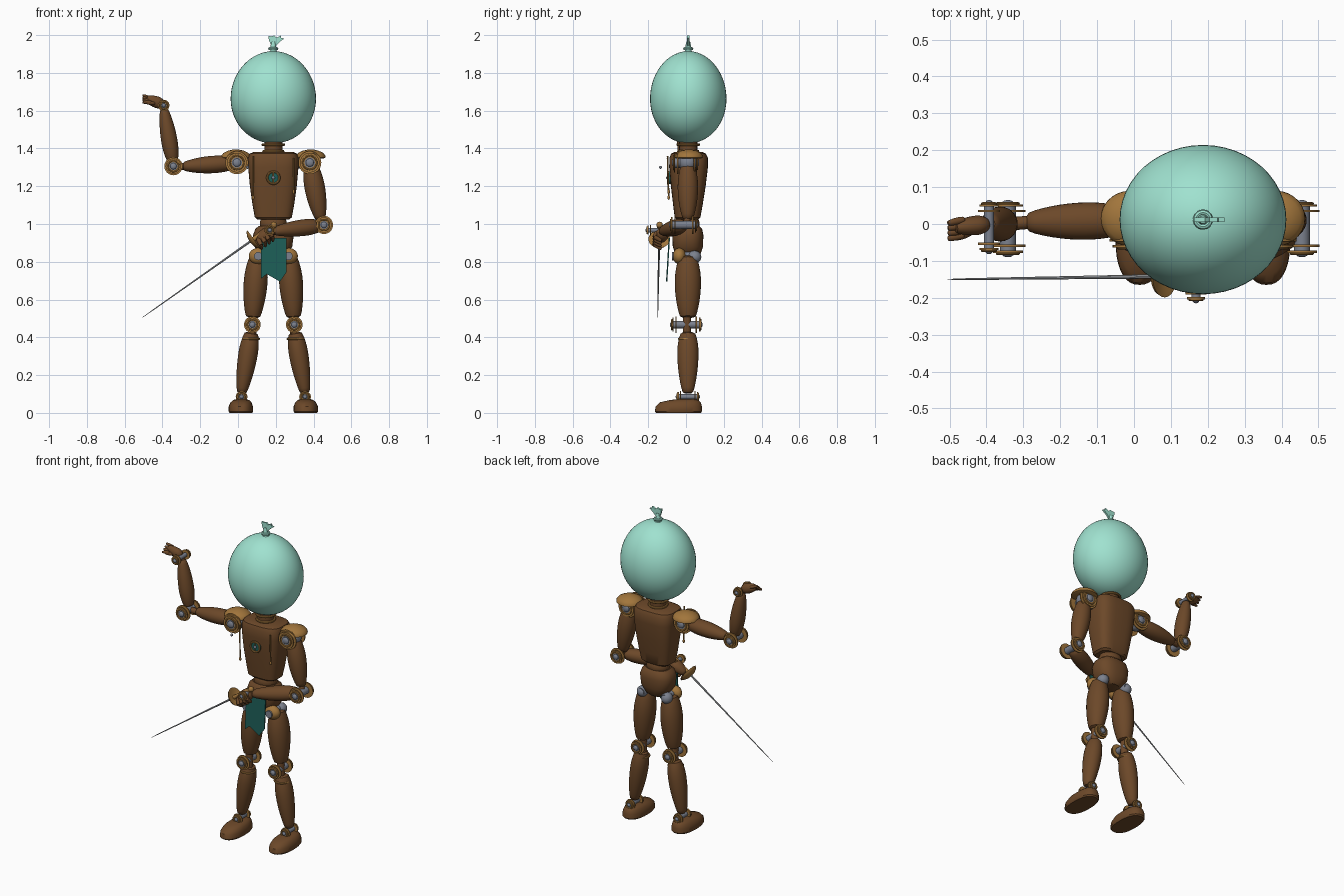
import bpy, bmesh, math
from math import sin, cos, pi
from mathutils import Vector

cube = bpy.data.objects.get("Cube")
if cube:
    bpy.data.objects.remove(cube, do_unlink=True)


def material(name, colour):
    m = bpy.data.materials.new(name)
    m.use_nodes = True
    m.diffuse_color = (*colour, 1)
    m.node_tree.nodes["Principled BSDF"].inputs["Base Color"].default_value = (*colour, 1)
    return m


WOOD = material("brown wood", (0.15, 0.065, 0.022))
BRONZE = material("bronze", (0.36, 0.18, 0.045))
STEEL = material("blue grey steel", (0.2, 0.22, 0.27))
MINT = material("mint rubber", (0.35, 0.76, 0.63))
CLOTH = material("dark teal", (0.012, 0.11, 0.095))
BLADE = material("pale steel", (0.4, 0.42, 0.44))
CX = 0.187  # middle of the body


def finish(name, bm, mat):
    bmesh.ops.recalc_face_normals(bm, faces=bm.faces[:])
    me = bpy.data.meshes.new(name)
    bm.to_mesh(me)
    bm.free()
    me.materials.append(mat)
    for p in me.polygons:
        p.use_smooth = True
    me.set_sharp_from_angle(angle=math.radians(35))
    ob = bpy.data.objects.new(name, me)
    bpy.context.collection.objects.link(ob)
    return ob


def skin(name, rings, mat):
    """Bridge a list of equal rings of points and cap both ends."""
    bm = bmesh.new()
    rows = [[bm.verts.new(p) for p in ring] for ring in rings]
    n = len(rows[0])
    for r, s in zip(rows, rows[1:]):
        for i in range(n):
            bm.faces.new((r[i], r[(i + 1) % n], s[(i + 1) % n], s[i]))
    bm.faces.new(rows[0])
    bm.faces.new(rows[-1])
    return finish(name, bm, mat)


def lathe(name, a, b, profile, mat, squash=1.0, n=28):
    """Turn (fraction along a-b, radius) pairs about the line a-b."""
    a, b = Vector(a), Vector(b)
    q = Vector((0, 0, 1)).rotation_difference(b - a)
    return skin(name, [[a.lerp(b, t) + q @ Vector((r * cos(2 * pi * i / n), squash * r * sin(2 * pi * i / n), 0))
                        for i in range(n)] for t, r in profile], mat)


def loft(name, sections, mat, power=0.6, n=40):
    """Skin rounded-box sections given as (z, x centre, y centre, half width, half depth)."""
    def sp(v):
        return math.copysign(abs(v) ** power, v)
    return skin(name, [[(x + w * sp(cos(2 * pi * i / n)), y + d * sp(sin(2 * pi * i / n)), z)
                        for i in range(n)] for z, x, y, w, d in sections], mat)


def rod(name, a, b, r, mat, n=20):
    return lathe(name, a, b, [(0, r), (1, r)], mat, n=n)


def limb(name, a, b, r, mat=WOOD, start=0.55, end=0.5, bulge=0.35, squash=1.1):
    """Barrel-shaped limb with softly rounded ends."""
    prof = [(0, r * start * 0.7), (0.02, r * start)]
    for k in range(1, 12):
        t = k / 12
        u = 1 - (t / bulge if t < bulge else (1 - t) / (1 - bulge))
        low = start if t < bulge else end
        prof.append((t, r * (1 - (1 - low) * u * u)))
    return lathe(name, a, b, prof + [(0.98, r * end), (1, r * end * 0.7)], mat, squash)


def ball(name, c, radii, mat, n=28, m=16):
    c = Vector(c)
    return skin(name, [[c + Vector((radii[0] * sin(t) * cos(2 * pi * i / n),
                                    radii[1] * sin(t) * sin(2 * pi * i / n), -radii[2] * cos(t)))
                        for i in range(n)] for t in [0.02 + (pi - 0.04) * k / m for k in range(m + 1)]], mat)


def ring(name, c, axis, r, thick, mat, n=32, m=8):
    c, bm = Vector(c), bmesh.new()
    q = Vector((0, 0, 1)).rotation_difference(Vector(axis))
    rows = [[bm.verts.new(c + q @ Vector(((r + thick * cos(v)) * cos(u), (r + thick * cos(v)) * sin(u), thick * sin(v))))
             for v in [2 * pi * j / m for j in range(m)]] for u in [2 * pi * i / n for i in range(n)]]
    for i in range(n):
        for j in range(m):
            r0, r1, k = rows[i], rows[(i + 1) % n], (j + 1) % m
            bm.faces.new((r0[j], r1[j], r1[k], r0[k]))
    return finish(name, bm, mat)


def hinge(name, c, r, front, back, barrel=0.45):
    """Steel barrel along y with paired bronze plates, rims and pins."""
    x, y, z = c
    rod(name + "_barrel", (x, y - front, z), (x, y + back, z), r * barrel, STEEL)
    for side, s, d in (("front", -1, front), ("back", 1, back)):
        for k, size in ((0.7, 1), (0.93, 0.85)):
            p = y + s * d * k
            rod(f"{name}_{side}_plate", (x, p - 0.003, z), (x, p + 0.003, z), r * size, BRONZE, 32)
        ring(f"{name}_{side}_rim", (x, y + s * d, z), (0, 1, 0), r * 0.6, 0.004, BRONZE)
        ball(f"{name}_{side}_pin", (x, y + s * d, z), (r * 0.35, 0.01, r * 0.35), STEEL)


# Balloon head, knot and tail
lathe("balloon_head", (CX, 0.012, 1.427), (CX, 0.012, 1.915),
      [((1 - cos(t)) / 2 - 0.015 * sin(t) ** 2, 0.226 * sin(t)) for t in [0.02 + (pi - 0.04) * k / 28 for k in range(29)]],
      MINT, 0.895, 48)
lathe("balloon_neck", (CX, 0.012, 1.905), (CX, 0.012, 1.965), [(0, 0.026), (0.3, 0.014), (0.7, 0.014), (1, 0.01)], MINT)
ring("balloon_knot", (CX, 0.012, 1.928), (0, 0, 1), 0.019, 0.008, MINT)
tail = [(-0.01, 1.94), (0.01, 1.94), (0.035, 1.965), (0.058, 1.982), (0.042, 1.985), (0.04, 1.998),
        (0.018, 1.986), (0.005, 1.998), (-0.012, 1.993), (-0.025, 1.996), (-0.024, 1.975)]
skin("balloon_tail", [[(CX + x, y, z) for x, z in tail] for y in (0.006, 0.018)], MINT)

# Neck, torso, waist and pelvis
rod("neck", (CX, 0.012, 1.35), (CX, 0.012, 1.44), 0.048, WOOD)
for z, r in ((1.385, 0.052), (1.42, 0.056)):
    ring("neck_ring", (CX, 0.012, z), (0, 0, 1), r, 0.007, BRONZE)
loft("torso", [(1.025, CX, 0.008, 0.085, 0.058), (1.035, CX, 0.008, 0.098, 0.068), (1.1, CX, 0.01, 0.11, 0.078),
               (1.2, CX, 0.012, 0.124, 0.092), (1.3, CX, 0.014, 0.133, 0.102), (1.35, CX, 0.014, 0.134, 0.102),
               (1.372, CX, 0.013, 0.125, 0.092), (1.38, CX, 0.013, 0.108, 0.076)], WOOD)
ball("waist", (CX, 0.01, 1.0), (0.072, 0.062, 0.06), WOOD)
loft("pelvis", [(0.82, CX, 0.01, 0.045, 0.05), (0.835, CX, 0.01, 0.07, 0.065), (0.88, CX, 0.01, 0.1, 0.08),
                (0.94, CX, 0.01, 0.108, 0.082), (0.975, CX, 0.01, 0.095, 0.075), (0.99, CX, 0.01, 0.075, 0.06)], WOOD, 0.8)

# Chest dial and side cords
rod("dial_face", (CX, -0.095, 1.245), (CX, -0.078, 1.245), 0.033, CLOTH, 32)
ring("dial_rim", (CX, -0.095, 1.245), (0, 1, 0), 0.032, 0.006, BRONZE)
rod("dial_hand", (CX, -0.097, 1.22), (CX, -0.097, 1.272), 0.004, BRONZE)
ball("dial_pin", (CX, -0.097, 1.245), (0.009, 0.008, 0.009), STEEL)
for x, low, high in ((0.08, 1.14, 1.36), (0.294, 1.17, 1.35)):
    rod("chest_cord", (x, -0.092, low), (x, -0.098, high), 0.004, BRONZE)
    ball("cord_weight", (x, -0.092, low), (0.007, 0.007, 0.012), BRONZE)
ball("cord_bead", (0.05, -0.135, 1.3), (0.008, 0.008, 0.008), STEEL)

# Swallow-tailed loincloth hanging from the waist
hem = [(-0.065, 0.925), (0.07, 0.925), (0.07, 0.745), (0.035, 0.695), (0, 0.715), (-0.035, 0.735), (-0.065, 0.71)]
skin("loincloth", [[(CX + x, y - 0.06 * (0.925 - z), z) for x, z in hem] for y in (-0.092, -0.085)], CLOTH)

# Legs, mirrored about the middle of the body
for side, s in (("right", -1), ("left", 1)):
    def at(x, y, z):
        return (CX + s * x, y, z)
    ball(side + "_hip_cap", at(0.08, -0.035, 0.83), (0.05, 0.035, 0.043), BRONZE)
    rod(side + "_hip_pin", at(0.08, -0.075, 0.83), at(0.08, 0.07, 0.83), 0.022, STEEL)
    ball(side + "_hip_ball", at(0.085, 0.045, 0.825), (0.034, 0.036, 0.034), STEEL)
    limb(side + "_thigh", at(0.083, 0.01, 0.83), at(0.108, 0.01, 0.505), 0.063, start=0.65, end=0.6, bulge=0.42)
    rod(side + "_knee_neck", at(0.11, 0.005, 0.51), at(0.112, 0.005, 0.39), 0.022, WOOD)
    hinge(side + "_knee", at(0.111, 0, 0.467), 0.044, 0.075, 0.078)
    ring(side + "_shin_collar", at(0.118, 0.005, 0.392), (0, 0, 1), 0.042, 0.006, BRONZE)
    limb(side + "_shin", at(0.115, 0.01, 0.425), at(0.168, 0.01, 0.105), 0.051, start=0.7, end=0.5, bulge=0.33)
    hinge(side + "_ankle", at(0.168, 0.01, 0.085), 0.031, 0.055, 0.055)
    loft(side + "_foot", [(0, CX + s * 0.172, -0.04, 0.06, 0.118), (0.008, CX + s * 0.172, -0.04, 0.065, 0.125),
                          (0.035, CX + s * 0.172, -0.038, 0.064, 0.122), (0.056, CX + s * 0.171, -0.03, 0.055, 0.108),
                          (0.068, CX + s * 0.17, -0.01, 0.042, 0.075), (0.073, CX + s * 0.17, 0, 0.026, 0.045)], WOOD, 0.85)

# Shoulders with domed pads
for side, s in (("right", -1), ("left", 1)):
    x = CX + s * 0.193
    rod(side + "_shoulder_axle", (CX + s * 0.1, 0.01, 1.325), (x, 0.01, 1.325), 0.03, STEEL)
    ball(side + "_shoulder_ball", (x, 0.01, 1.325), (0.05, 0.05, 0.05), STEEL)
    hinge(side + "_shoulder", (x, 0.005, 1.325), 0.061, 0.07, 0.055)
    lathe(side + "_shoulder_pad", (x + s * 0.005, 0.015, 1.348), (x + s * 0.005, 0.015, 1.395),
          [(0, 0.07), (0.08, 0.079), (0.3, 0.078), (0.6, 0.066), (0.85, 0.042), (1, 0.012)], BRONZE, 0.95)

# Raised right arm
limb("right_upper_arm", (-0.02, 0.01, 1.322), (-0.29, 0.005, 1.305), 0.046, start=0.7, end=0.5, bulge=0.4)
rod("right_elbow_link", (-0.28, 0.005, 1.305), (-0.34, 0, 1.305), 0.018, WOOD)
hinge("right_elbow", (-0.342, -0.01, 1.306), 0.048, 0.07, 0.065)
limb("right_forearm", (-0.345, 0, 1.33), (-0.392, 0, 1.61), 0.043, start=0.65, end=0.5, bulge=0.38)
hinge("right_wrist", (-0.393, -0.01, 1.628), 0.03, 0.062, 0.065)
limb("right_palm", (-0.395, 0, 1.632), (-0.485, -0.01, 1.665), 0.031, squash=0.85)
for k in range(4):
    y = 0.012 - 0.014 * k
    limb("right_finger", (-0.46, y, 1.665 - 0.006 * k), (-0.505, y - 0.01, 1.682 - 0.013 * k), 0.009, start=0.8, end=0.6)
limb("right_thumb", (-0.44, -0.02, 1.64), (-0.485, -0.04, 1.64), 0.01, start=0.8)

# Lowered left arm
limb("left_upper_arm", (0.385, 0.01, 1.31), (0.437, 0.01, 1.025), 0.054, start=0.7, end=0.5, bulge=0.4, squash=1)
rod("left_elbow_link", (0.435, 0.01, 1.04), (0.452, 0, 0.99), 0.018, WOOD)
hinge("left_elbow", (0.455, -0.01, 0.995), 0.048, 0.07, 0.065)
limb("left_forearm", (0.445, -0.015, 0.992), (0.19, -0.125, 0.962), 0.043, start=0.6, end=0.5)
hinge("left_wrist", (0.168, -0.15, 0.967), 0.028, 0.055, 0.04)
limb("left_palm", (0.185, -0.125, 0.965), (0.1, -0.135, 0.915), 0.036)
for k in range(4):
    x, z = 0.165 - 0.02 * k, 0.945 - 0.014 * k
    limb("left_finger", (x, -0.15, z + 0.02), (x + 0.018, -0.17, z - 0.015), 0.011, start=0.8, end=0.8)
    limb("left_fingertip", (x + 0.018, -0.168, z - 0.012), (x + 0.02, -0.13, z - 0.035), 0.01, start=0.8, end=0.6)

# Rapier with dished guard
tip, guard, pommel = (-0.505, -0.15, 0.506), (0.07, -0.142, 0.911), (0.19, -0.14, 0.995)
rod("sword_grip", guard, pommel, 0.012, BRONZE)
ball("sword_pommel", pommel, (0.017, 0.017, 0.017), BRONZE)
lathe("sword_guard", (0.063, -0.142, 0.906), (0.083, -0.142, 0.92),
      [(0, 0.012), (0.15, 0.032), (0.6, 0.052), (1, 0.057), (0.9, 0.045), (0.5, 0.012)], BRONZE)
lathe("sword_blade", guard, tip, [(0, 0.006), (0.9, 0.0025), (1, 0.001)], BLADE, n=8)
